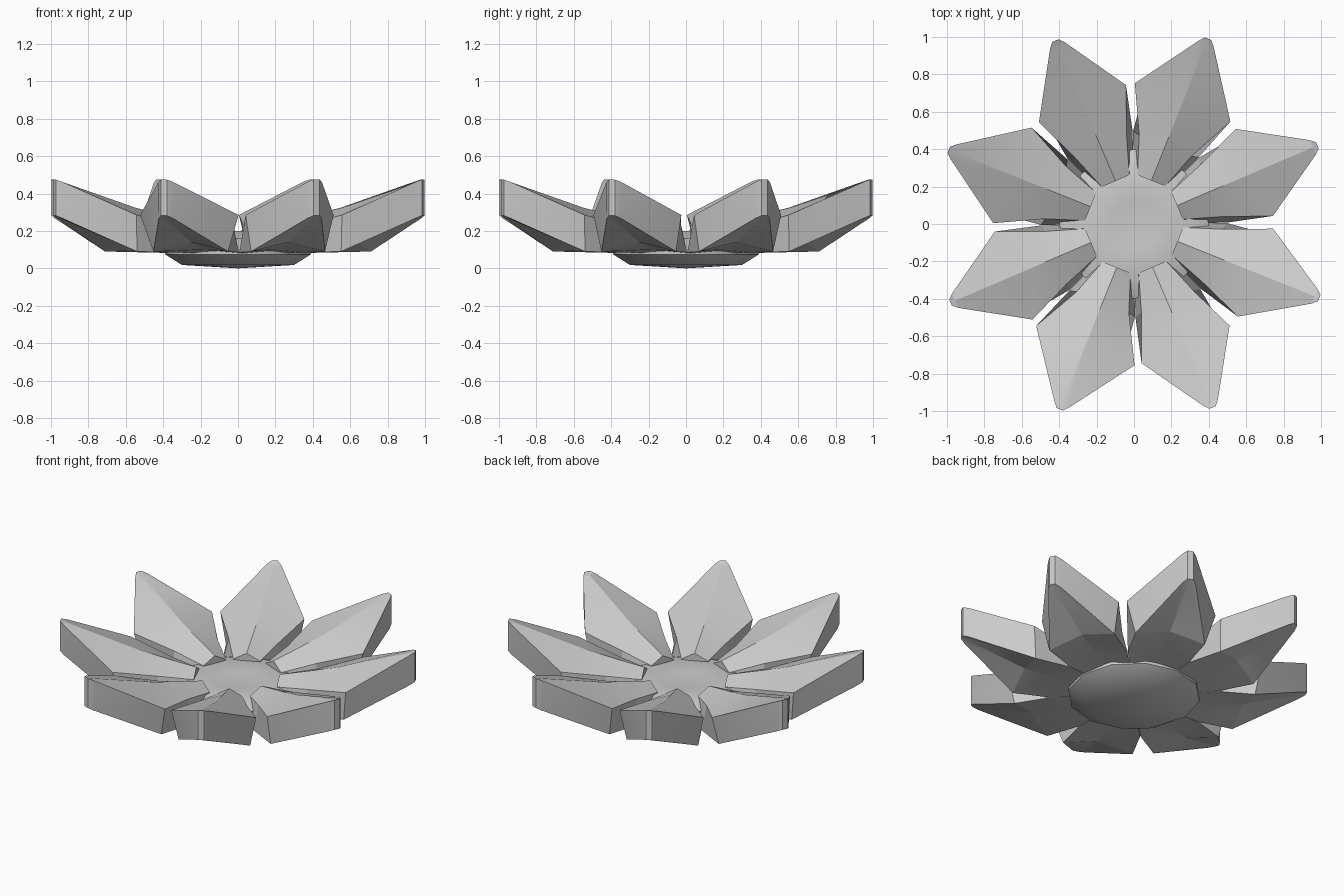
import bpy, bmesh, math

if "Cube" in bpy.data.objects:
    bpy.data.objects.remove(bpy.data.objects["Cube"])

# Petal stations: (radius, top half width, top edge z, ridge radius, ridge z,
#                  bottom radius, bottom half width, bottom edge z, bottom middle z)
STATIONS = [
    (0.25, 0.080, 0.200, 0.25, 0.245, 0.25, 0.103, 0.080, 0.080),
    (0.45, 0.150, 0.235, 0.43, 0.285, 0.46, 0.189, 0.085, 0.100),
    (0.70, 0.275, 0.285, 0.60, 0.325, 0.68, 0.215, 0.090, 0.140),
    (1.040, 0.042, 0.462, 1.04, 0.463, 1.04, 0.040, 0.268, 0.270),
    (1.067, 0.018, 0.474, 1.067, 0.475, 1.067, 0.018, 0.282, 0.282),
]
# Widths differ a little from petal to petal
WIDTHS = [0.92, 1.0, 0.92, 1.0, 0.93, 1.03, 0.93, 0.92]


def finish(bm, name, angle):
    bmesh.ops.recalc_face_normals(bm, faces=bm.faces)
    me = bpy.data.meshes.new(name)
    bm.to_mesh(me)
    bm.free()
    ob = bpy.data.objects.new(name, me)
    bpy.context.collection.objects.link(ob)
    bpy.ops.object.select_all(action='DESELECT')
    ob.select_set(True)
    bpy.context.view_layer.objects.active = ob
    bpy.ops.object.shade_smooth_by_angle(angle=math.radians(angle))
    return ob


# Petal: thick faceted slab with a ridge on top and a narrower underside
def petal(name, turn, wide):
    bm = bmesh.new()
    c, s = math.cos(turn), math.sin(turn)

    def vert(r, t, z):
        return bm.verts.new((r * c - t * s, r * s + t * c, z))

    rings = []
    for i, (r, wt, zt, rm, zm, rb, wb, zb, zc) in enumerate(STATIONS):
        k = wide if i == 2 else 1.0
        rings.append([vert(rb, -wb, zb), vert(r, -wt * k, zt), vert(rm, 0, zm),
                      vert(r, wt * k, zt), vert(rb, wb, zb), vert(rb, 0, zc)])
    for a, b in zip(rings, rings[1:]):
        for i in range(6):
            j = (i + 1) % 6
            bm.faces.new((a[i], a[j], b[j], b[i]))
    bm.faces.new(rings[0])
    bm.faces.new(rings[-1])
    return finish(bm, name, 12)


for k, w in enumerate(WIDTHS):
    petal(f"petal_{k + 1}", math.radians(23.2 + 45 * k), w)

# Centre: shallow twelve-sided bowl body with a dished top
profile = [(0, 0), (0.30, 0.018), (0.39, 0.075), (0.40, 0.16),
           (0.30, 0.20), (0.13, 0.182), (0, 0.18)]
bm = bmesh.new()
pts = [bm.verts.new((r, 0, z)) for r, z in profile]
edges = [bm.edges.new(p) for p in zip(pts, pts[1:])]
bmesh.ops.spin(bm, geom=pts + edges, cent=(0, 0, 0), axis=(0, 0, 1),
               angle=2 * math.pi, steps=12)
bmesh.ops.remove_doubles(bm, verts=bm.verts, dist=0.0005)
finish(bm, "flower_centre", 40)
